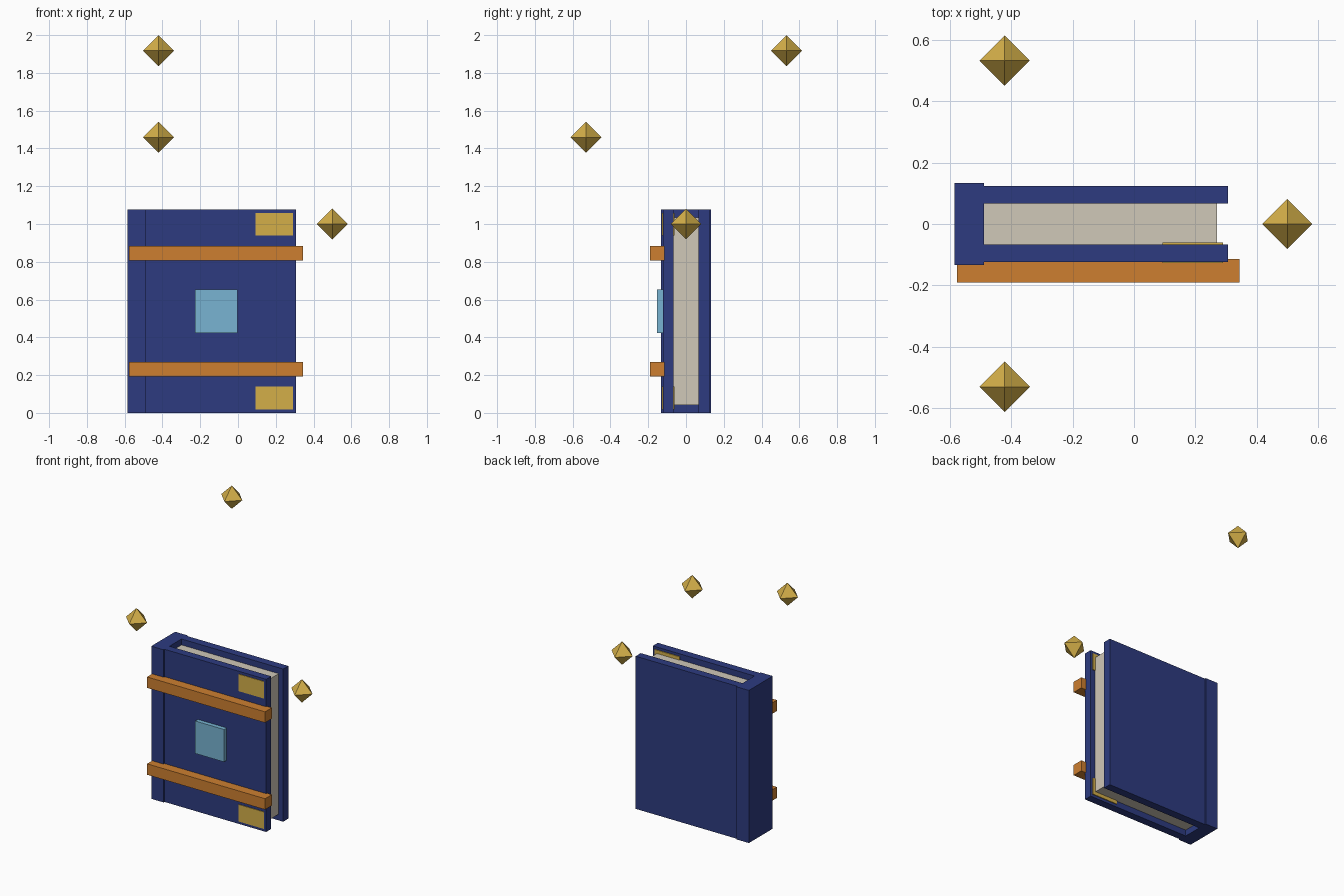
import bpy, bmesh

if "Cube" in bpy.data.objects:
    bpy.data.objects.remove(bpy.data.objects["Cube"])


def material(name, rgb):
    # convert 0-255 sRGB to linear
    lin = [((c / 255 + 0.055) / 1.055) ** 2.4 for c in rgb]
    m = bpy.data.materials.new(name)
    m.diffuse_color = (*lin, 1)
    m.use_nodes = True
    m.node_tree.nodes["Principled BSDF"].inputs["Base Color"].default_value = m.diffuse_color
    return m


NAVY = material("navy cover", (45, 59, 128))
PAPER = material("paper", (208, 200, 184))
BRONZE = material("bronze strap", (205, 127, 48))
GOLD = material("gold", (212, 175, 73))
BLUE = material("pale blue gem", (120, 180, 210))


def finish(name, bm, mat):
    bmesh.ops.recalc_face_normals(bm, faces=bm.faces)
    me = bpy.data.meshes.new(name)
    bm.to_mesh(me)
    bm.free()
    me.materials.append(mat)
    ob = bpy.data.objects.new(name, me)
    bpy.context.collection.objects.link(ob)
    return ob


def box(name, xs, ys, zs, mat):
    bm = bmesh.new()
    bmesh.ops.create_cube(bm, size=1)
    for v in bm.verts:
        v.co = [(a + b) / 2 + c * (b - a) for c, (a, b) in zip(v.co, (xs, ys, zs))]
    return finish(name, bm, mat)


def octahedron(name, centre, r, mat):
    # two four-sided cones joined at the waist, points on the axes
    bm = bmesh.new()
    ring = [bm.verts.new((centre[0] + r * x, centre[1] + r * y, centre[2]))
            for x, y in ((1, 0), (0, 1), (-1, 0), (0, -1))]
    for s in (1, -1):
        tip = bm.verts.new((centre[0], centre[1], centre[2] + s * r))
        for i in range(4):
            bm.faces.new((ring[i], ring[(i + 1) % 4], tip))
    return finish(name, bm, mat)


H = 1.077  # book height

# book body
box("spine", (-0.584, -0.488), (-0.133, 0.133), (0, H), NAVY)
box("front_cover", (-0.49, 0.306), (-0.123, -0.067), (0, H), NAVY)
box("back_cover", (-0.49, 0.306), (0.067, 0.124), (0, H), NAVY)
box("pages", (-0.49, 0.27), (-0.068, 0.068), (0.043, 1.035), PAPER)

# straps and corner plates, mirrored about the middle height
for side, s in (("lower", -1), ("upper", 1)):
    def band(a, b):
        return sorted((H / 2 + s * a, H / 2 + s * b))
    box(side + "_strap", (-0.577, 0.344), (-0.19, -0.114), band(0.268, 0.345), BRONZE)
    box(side + "_corner_plate", (0.092, 0.29), (-0.127, -0.061), band(0.4, 0.52), GOLD)

# gem plate on the front cover
box("gem", (-0.227, -0.002), (-0.153, -0.11), (0.423, 0.652), BLUE)

# floating crystals
for i, c in enumerate(((-0.421, 0.532, 1.918), (-0.421, -0.53, 1.459), (0.499, 0, 1.0))):
    octahedron(f"floating_crystal_{i + 1}", c, 0.082, GOLD)
